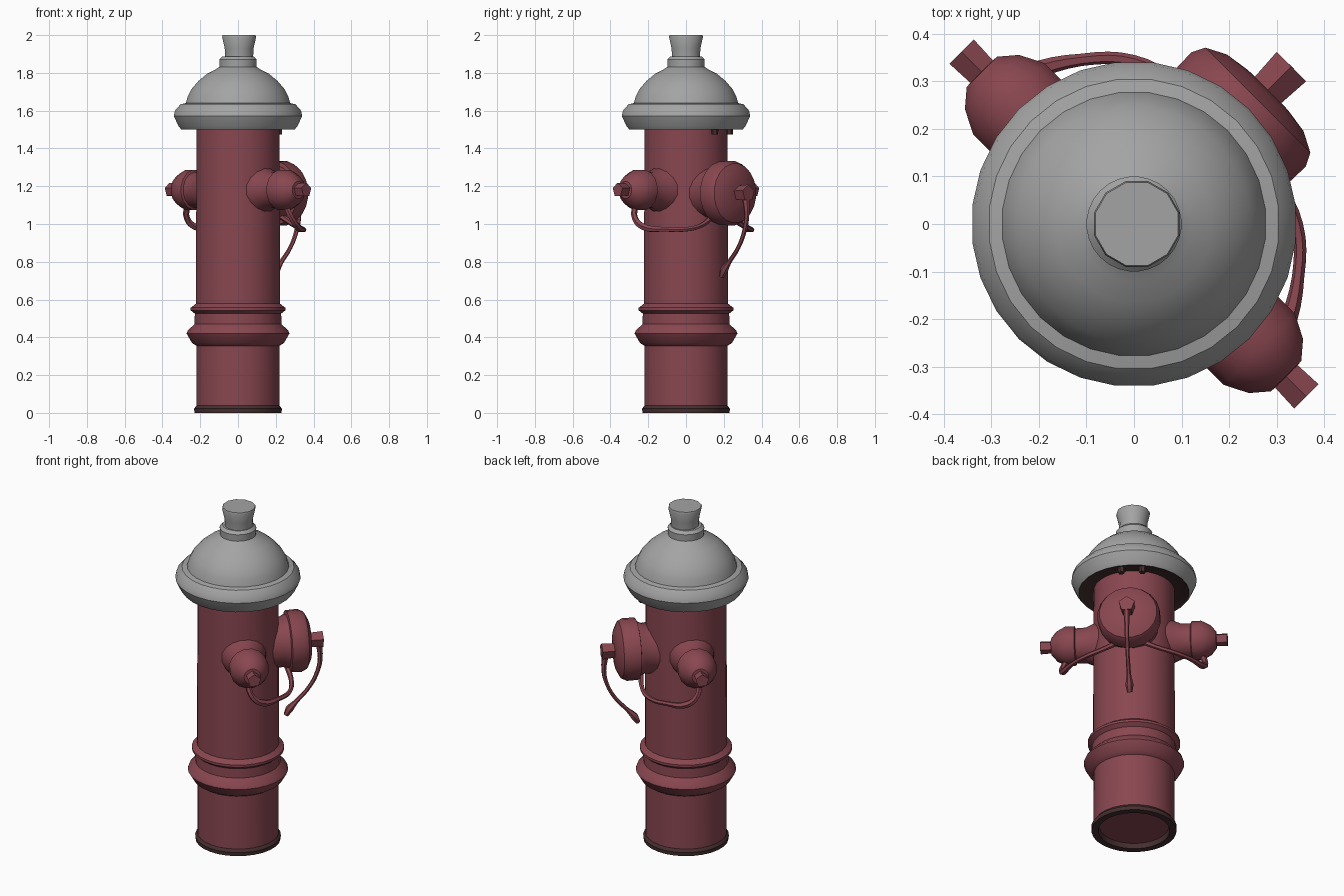
import bpy, bmesh, math
from mathutils import Matrix, Vector

if "Cube" in bpy.data.objects:
    bpy.data.objects.remove(bpy.data.objects["Cube"])


def material(name, rgb):
    m = bpy.data.materials.new(name)
    m.diffuse_color = (*rgb, 1)
    m.use_nodes = True
    m.node_tree.nodes["Principled BSDF"].inputs["Base Color"].default_value = m.diffuse_color
    return m


RED = material("faded red", (0.25, 0.062, 0.08))
GREY = material("grey", (0.37, 0.37, 0.37))
DARK = material("dark brown", (0.06, 0.028, 0.028))


def finish(ob, mats, angle=35):
    for m in mats:
        ob.data.materials.append(m)
    bpy.ops.object.select_all(action='DESELECT')
    ob.select_set(True)
    bpy.context.view_layer.objects.active = ob
    bpy.ops.object.shade_smooth_by_angle(angle=math.radians(angle))
    return ob


def lathe(name, profile, sides, mats, matrix=Matrix(), dark_rule=None, angle=35):
    """Revolve (radius, height) points round z; zero radius closes an end."""
    bm = bmesh.new()
    rings = []
    for r, z in profile:
        if r == 0:
            rings.append([bm.verts.new((0, 0, z))] * sides)
        else:
            rings.append([bm.verts.new((r * math.cos(2 * math.pi * (i + .5) / sides),
                                        r * math.sin(2 * math.pi * (i + .5) / sides), z))
                          for i in range(sides)])
    for a, b in zip(rings, rings[1:]):
        for i in range(sides):
            j = (i + 1) % sides
            loop = list(dict.fromkeys((a[i], a[j], b[j], b[i])))
            f = bm.faces.new(loop)
            if dark_rule and dark_rule(f.calc_center_median()):
                f.material_index = 1
    bmesh.ops.recalc_face_normals(bm, faces=bm.faces)
    bm.transform(matrix)
    me = bpy.data.meshes.new(name)
    bm.to_mesh(me)
    bm.free()
    ob = bpy.data.objects.new(name, me)
    bpy.context.collection.objects.link(ob)
    return finish(ob, mats, angle)


def outward(degrees, z):
    """Frame whose z axis points horizontally out of the barrel."""
    return (Matrix.Translation((0, 0, z)) @ Matrix.Rotation(math.radians(degrees), 4, 'Z')
            @ Matrix.Rotation(math.pi / 2, 4, 'Y'))


def cord(name, points, radii):
    """Smooth tube through the points, turned into a mesh."""
    cu = bpy.data.curves.new(name, 'CURVE')
    cu.dimensions = '3D'
    cu.bevel_depth = 1
    cu.bevel_resolution = 1
    cu.resolution_u = 4
    cu.use_fill_caps = True
    sp = cu.splines.new('BEZIER')
    sp.bezier_points.add(len(points) - 1)
    for bp, p, r in zip(sp.bezier_points, points, radii):
        bp.co = p
        bp.radius = r
        bp.handle_left_type = bp.handle_right_type = 'AUTO'
    ob = bpy.data.objects.new(name, cu)
    bpy.context.collection.objects.link(ob)
    bpy.ops.object.select_all(action='DESELECT')
    ob.select_set(True)
    bpy.context.view_layer.objects.active = ob
    bpy.ops.object.convert(target='MESH')
    return finish(bpy.context.object, [RED], 50)


# Barrel with dark foot ring, two raised bands and a recessed underside
lathe("barrel", [(0, 0.03), (0.19, 0.03), (0.195, 0), (0.232, 0), (0.234, 0.022),
                 (0.222, 0.038), (0.221, 0.355), (0.245, 0.37), (0.274, 0.42),
                 (0.268, 0.435), (0.232, 0.47), (0.23, 0.525), (0.252, 0.543),
                 (0.252, 0.557), (0.224, 0.578), (0.221, 1.51), (0, 1.51)],
      28, [RED, DARK], dark_rule=lambda c: c.z < 0.031 and c.xy.length > 0.18)

# Bonnet: flared rim, dome and collar, with a dark underside
lathe("bonnet", [(0.2, 1.512), (0.29, 1.506), (0.302, 1.5), (0.318, 1.52), (0.342, 1.572),
                 (0.336, 1.6), (0.306, 1.634), (0.278, 1.64), (0.268, 1.675),
                 (0.247, 1.715), (0.21, 1.758), (0.165, 1.795), (0.12, 1.818),
                 (0.098, 1.832), (0.1, 1.872), (0.084, 1.888), (0, 1.888)],
      28, [GREY, DARK], dark_rule=lambda c: c.z < 1.511 and c.xy.length < 0.298)

# Operating nut on top
lathe("top_nut", [(0.076, 1.87), (0.079, 1.93), (0.093, 1.99), (0.09, 2.0), (0, 2.0)],
      12, [GREY], Matrix.Translation((0.006, 0, 0)))

# Large outlet with its cap and nut
big = outward(45, 1.163)
lathe("large_outlet", [(0.15, 0.12), (0.138, 0.24), (0.15, 0.262), (0.15, 0.27), (0.17, 0.274),
                       (0.172, 0.34), (0.158, 0.368), (0.115, 0.39), (0.06, 0.398), (0, 0.4)],
      20, [RED], big)
lathe("large_outlet_nut", [(0.04, 0.38), (0.046, 0.468), (0, 0.468)], 5, [RED], big)

# Two small outlets with caps and nuts
for side, deg in (("left", 135), ("right", -45)):
    m = outward(deg, 1.18)
    lathe(side + "_outlet", [(0.135, 0.14), (0.115, 0.22), (0.098, 0.26), (0.096, 0.315),
                             (0.108, 0.32), (0.108, 0.372), (0.082, 0.422),
                             (0.046, 0.452), (0, 0.455)], 16, [RED], m)
    lathe(side + "_outlet_nut", [(0.034, 0.43), (0.038, 0.512), (0, 0.512)], 5, [RED], m)

# Sagging cords from the small caps to the large outlet
sag = [(0.25, -0.27, 1.1), (0.285, -0.27, 1.03), (0.315, -0.225, 0.985), (0.345, -0.11, 0.972),
       (0.342, 0.0, 0.972), (0.3, 0.08, 0.992), (0.23, 0.14, 1.04)]
thick = [0.016, 0.016, 0.02, 0.013, 0.013, 0.013, 0.016]
cord("right_cord", sag, thick)
cord("left_cord", [(y, x, z) for x, y, z in sag], thick)

# Loose cord hanging from the large nut
d = Vector((1, 1, 0)).normalized()
hang = [(0.445, 1.15), (0.455, 1.05), (0.44, 0.97), (0.395, 0.88),
        (0.325, 0.8), (0.285, 0.755), (0.265, 0.72)]
cord("hanging_cord", [d * r + Vector((0, 0, z)) for r, z in hang],
     [0.02, 0.014, 0.012, 0.011, 0.012, 0.022, 0.014])

# Small bolt lugs under the rim behind the large outlet
for i, deg in enumerate((35, 60)):
    a = math.radians(deg)
    lathe(f"rim_lug_{i + 1}", [(0, 1.475), (0.018, 1.475), (0.02, 1.515)], 6, [DARK],
          Matrix.Translation((0.265 * math.cos(a), 0.265 * math.sin(a), 0)))
